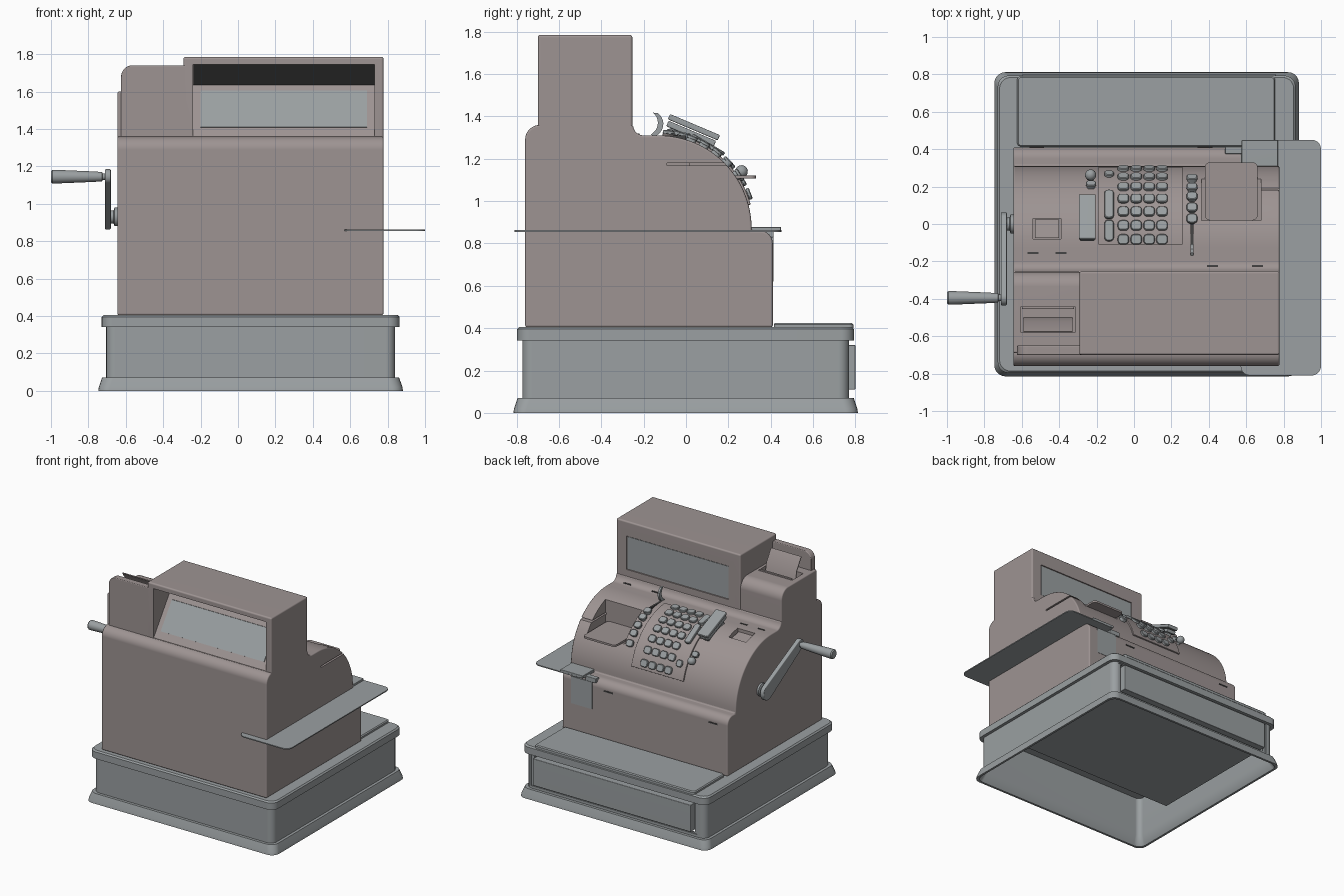
import bpy, bmesh, math
from mathutils import Matrix, Vector

if "Cube" in bpy.data.objects:
    bpy.data.objects.remove(bpy.data.objects["Cube"])

def material(name, c):
    m = bpy.data.materials.new(name)
    m.diffuse_color = (*c, 1)
    m.use_nodes = True
    m.node_tree.nodes["Principled BSDF"].inputs["Base Color"].default_value = m.diffuse_color
    return m

BODY = material("warm_grey", (0.34, 0.295, 0.29))
METAL = material("cool_grey", (0.325, 0.35, 0.36))
DARK = material("dark_slot", (0.06, 0.06, 0.06))
CY, CZ, R = -0.13, 0.87, 0.44            # keyboard barrel centre and radius

def activate(ob):
    bpy.ops.object.select_all(action='DESELECT')
    ob.select_set(True)
    bpy.context.view_layer.objects.active = ob

def finish(name, bm, mat, bevel=0, seg=3):
    bmesh.ops.recalc_face_normals(bm, faces=bm.faces)
    me = bpy.data.meshes.new(name)
    bm.to_mesh(me)
    bm.free()
    ob = bpy.data.objects.new(name, me)
    bpy.context.collection.objects.link(ob)
    me.materials.append(mat)
    activate(ob)
    if bevel:
        b = ob.modifiers.new("bevel", 'BEVEL')
        b.width, b.segments, b.limit_method = bevel, seg, 'ANGLE'
        bpy.ops.object.modifier_apply(modifier="bevel")
    return ob

def solid(name, outline, depth, mat, bevel=0):
    """Extrude a planar 3D outline by a vector."""
    bm = bmesh.new()
    f = bm.faces.new([bm.verts.new(p) for p in outline])
    g = bmesh.ops.extrude_face_region(bm, geom=[f])
    bmesh.ops.translate(bm, vec=depth, verts=[v for v in g['geom'] if isinstance(v, bmesh.types.BMVert)])
    return finish(name, bm, mat, bevel)

def prism(name, yz, x0, x1, mat, bevel=0):
    return solid(name, [(x0, y, z) for y, z in yz], (x1 - x0, 0, 0), mat, bevel)

def box(name, x, y, z, mat, bevel=0):
    return prism(name, [(y[0], z[0]), (y[1], z[0]), (y[1], z[1]), (y[0], z[1])], x[0], x[1], mat, bevel)

def skin(name, rings, mat):
    """Join rings of points with quads and cap both ends."""
    bm, prev = bmesh.new(), None
    for i, pts in enumerate(rings):
        ring = [bm.verts.new(p) for p in pts]
        if prev:
            for j in range(len(ring)):
                k = (j + 1) % len(ring)
                bm.faces.new((prev[j], prev[k], ring[k], ring[j]))
        if i in (0, len(rings) - 1):
            bm.faces.new(ring)
        prev = ring
    return finish(name, bm, mat)

def loft(name, rings, mat, n=5):
    """Skin rounded rectangles (z, x0, x1, y0, y1, corner radius)."""
    def rrect(z, x0, x1, y0, y1, r):
        corners = [(x1 - r, y1 - r), (x0 + r, y1 - r), (x0 + r, y0 + r), (x1 - r, y0 + r)]
        return [(cx + r * math.cos(math.pi / 2 * (q + k / n)), cy + r * math.sin(math.pi / 2 * (q + k / n)), z)
                for q, (cx, cy) in enumerate(corners) for k in range(n + 1)]
    return skin(name, [rrect(*r) for r in rings], mat)

def turned(name, prof, loc, rot, mat, n=24):
    """Revolve (radius, height) rings about local z."""
    ob = skin(name, [[(r * math.cos(math.tau * k / n), r * math.sin(math.tau * k / n), h) for k in range(n)] for r, h in prof], mat)
    ob.matrix_world = Matrix.Translation(loc) @ rot

def cut(ob, cutter):
    m = ob.modifiers.new("cut", 'BOOLEAN')
    m.operation, m.object, m.solver = 'DIFFERENCE', cutter, 'EXACT'
    activate(ob)
    bpy.ops.object.modifier_apply(modifier="cut")
    bpy.data.objects.remove(cutter)

def arc(cy, cz, r, a0, a1, n):
    return [(cy + r * math.cos(math.radians(a0 + (a1 - a0) * i / n)),
             cz + r * math.sin(math.radians(a0 + (a1 - a0) * i / n))) for i in range(n + 1)]

def on_barrel(ob, x, deg, lift=0.0):
    t = math.radians(deg)
    ob.matrix_world = Matrix.Translation((x, CY + (R + lift) * math.sin(t), CZ + (R + lift) * math.cos(t))) @ Matrix.Rotation(-t, 4, 'X')

def at_y(y):
    return math.degrees(math.asin((y - CY) / (R + 0.02)))

def key(name, x, deg, w, l, h=0.027, r=0.02):
    w, l = w / 2, l / 2
    on_barrel(loft(name, [(-.015, -w*.8, w*.8, -l*.9, l*.9, r*.8), (.012, -w*.8, w*.8, -l*.9, l*.9, r*.8), (.013, -w, w, -l, l, r),
              (h - .004, -w, w, -l, l, r), (h, -w + .004, w - .004, -l + .004, l - .004, r - .004)], METAL, 4), x, deg)

# hollow, thin-walled drawer base with flared foot and top rim
def ring(z, d, r=0.06):
    return (z, -0.705 - d, 0.84 + d, -0.773 - d, 0.77 + d, r)
base = loft("drawer_base", [ring(.385, -.015, .04), ring(.07, -.015, .04), ring(0, .025), ring(0, .042), ring(.02, .039), ring(.07, .022),
            ring(.07, 0, .05), ring(.342, 0, .05), ring(.342, .024), ring(.395, .024), ring(.405, .014)], METAL)
cut(base, box("cutter", (-.635, .795), (.763, .785), (.09, .335), METAL))
cut(base, box("cutter", (-.61, .77), (.70, .785), (.10, .33), METAL))
box("drawer", (-.60, .76), (-.34, .80), (.11, .32), METAL, .005)
loft("drawer_lid", [(.40, -.625, .755, .415, .79, .02), (.418, -.625, .755, .415, .79, .02), (.425, -.618, .748, .42, .783, .015)], METAL)

# main housing: side outline extruded across the width
outline = ([(-.76, .405), (.41, .405)] + arc(.35, .80, .06, 0, 90, 6) + [(.31, .86)] + arc(CY, CZ, R, 0, 90, 24)
           + arc(-.20, 1.36, .05, 270, 180, 5) + arc(-.69, 1.29, .07, 90, 180, 6))
body = prism("housing", outline, -.645, .778, BODY, .01)
cut(body, box("cutter", (.36, .68), (.02, .5), (1.105, 1.5), BODY))
cut(body, box("cutter", (-.54, -.39), (-.08, .03), (1.24, 1.5), BODY))
cut(body, box("cutter", (.67, .80), (-.09, .5), (1.168, 1.181), BODY))      # slip slit to the right side

# indicator tower with sloped front window and flat rear window
tower = box("indicator_tower", (-.292, .778), (-.70, -.253), (1.33, 1.785), BODY, .012)
cut(tower, prism("cutter", [(-.72, 1.36), (-.695, 1.36), (-.50, 1.635), (-.60, 1.745), (-.72, 1.745)], -.24, .73, BODY))
cut(tower, box("cutter", (-.19, .69), (-.262, -.2), (1.41, 1.67), BODY))
box("rear_glass", (-.185, .685), (-.28, -.258), (1.415, 1.665), METAL)
prism("front_glass", [(-.667, 1.41), (-.529, 1.605), (-.51, 1.60), (-.65, 1.40)], -.20, .69, METAL)
prism("front_window_shade", [(-.503, 1.635), (-.603, 1.744), (-.59, 1.744), (-.49, 1.635)], -.239, .729, DARK)

# receipt printer hump, back plate, paper and tear bar
hump = prism("receipt_housing", [(-.69, 1.33), (-.255, 1.33)] + arc(-.335, 1.52, .08, 0, 90, 8) + [(-.69, 1.60)], -.645, -.285, BODY, .01)
cut(hump, box("cutter", (-.605, -.315), (-.58, -.44), (1.54, 1.7), BODY))
plate = [(-.27, 1.34), (-.625, 1.34)] + arc(-.565, 1.68, .06, 180, 90, 8) + [(-.27, 1.74)]
solid("receipt_back_plate", [(x, -.70, z) for x, z in plate], (0, .05, 0), BODY, .006)
prism("receipt_paper", [(-.50, 1.54), (-.52, 1.64), (-.575, 1.73), (-.58, 1.726), (-.526, 1.638), (-.506, 1.54)], -.59, -.33, BODY)
box("tear_bar", (-.60, -.32), (-.455, -.44), (1.55, 1.61), BODY, .004)

# slip table in the recess and side shelf
loft("slip_table", [(1.107, .38, .66, .02, .33, .025), (1.122, .38, .66, .02, .33, .025)], BODY)
loft("side_shelf", [(.855, .57, 1.0, -.81, .45, .05), (.863, .57, 1.0, -.81, .45, .05)], METAL)
box("shelf_lip", (.575, .77), (.30, .449), (.858, .878), METAL, .004)
box("shelf_clamp", (.487, .58), (.375, .414), (.83, .866), METAL, .004)
box("shelf_bracket", (.52, .70), (.40, .4125), (.62, .83), METAL)

# keyboard panel wrapped on the barrel
lo, hi = 90 - at_y(.315), 90 - at_y(-.11)
prism("key_panel", arc(CY, CZ, R + .01, lo, hi, 24) + arc(CY, CZ, R - .03, hi, lo, 24), -.19, .26, BODY, .003)
for i, deg in enumerate((6, 15.5, 25.5, 35.5, 46, 57, 69)):
    for j, x in enumerate((-.057, .012, .081, .15)):
        key(f"amount_key_{i}_{j}", x, deg, .06, .055)
for i, y in enumerate((.25, .20, .15, .09, .03)):
    key(f"clerk_key_{i}", .31, at_y(y), .058, .052)
key("clear_key", -.133, at_y(.27), .05, .052)
key("total_bar_long", -.133, at_y(.105), .05, .175, .03)
key("total_bar_short", -.133, at_y(-.035), .05, .115, .03)
key("lock_collar", -.23, at_y(.215), .055, .045)

# ball lock knob, motor bar, lever with slot
turned("lock_knob", [(.012, -.06), (.012, -.03)] + [(.03 * math.sin(a), -.03 * math.cos(a)) for a in (.5, .9, 1.3, 1.7, 2.1, 2.5, 2.9)],
       (-.232, .262, 1.14), Matrix.Rotation(-.8, 4, 'X'), METAL)
for nm, z0, z1, d in (("motor_bar_top", .005, .032, 0), ("motor_bar_lower", -.028, .0, .006), ("motor_bar_stem", -.09, -.025, .025)):
    ob = box(nm, (-.045 + d, .045 - d), (-.128 + d, .128 - d), (z0, z1), METAL, .006)
    ob.matrix_world = Matrix.Translation((-.25, .03, 1.332)) @ Matrix.Rotation(-.4, 4, 'X')
box("lever_slot", (.303, .319), (-.17, 0.0), (1.27, 1.311), DARK)
prism("lever", arc(-.17, 1.365, .063, -75, 55, 10) + arc(-.195, 1.37, .062, 50, -62, 10), .303, .319, METAL)

# small slots on the top and lower front, print window cover
for i, (x, y, z) in enumerate(((-.54, -.155, 1.313), (-.39, -.155, 1.313), (.42, -.225, 1.319), (.66, -.225, 1.319))):
    box(f"top_slot_{i}", (x - .03, x + .03), (y - .006, y + .006), (1.29, z), DARK)
for i, x in enumerate((.38, -.52)):
    box(f"front_slot_{i}", (x - .04, x + .04), (.40, .414), (.784, .794), DARK)
prism("print_cover", [(-.075, 1.24), (.025, 1.24), (.025, 1.262), (-.075, 1.285)], -.53, -.40, BODY)

# crank: hub, tapered arm, turned grip
X90 = Matrix.Rotation(-math.pi / 2, 4, 'Y')      # local z points to -x
turned("crank_hub", [(.05, -.01), (.05, .02), (.035, .025), (.035, .05)], (-.64, 0, .93), X90, METAL)
p, q = Vector((0, .925)), Vector((-.395, 1.145))
a = math.degrees(math.atan2(q.y - p.y, q.x - p.x))
prism("crank_arm", arc(p.x, p.y, .062, a + 100, a + 260, 14) + arc(q.x, q.y, .04, a - 90, a + 90, 12), -.712, -.68, METAL, .006)
turned("crank_grip", [(.018, -.02), (.018, .012), (.025, .015), (.028, .06), (.036, .25), (.036, .28), (.03, .288)],
       (-.712, q.x, q.y), X90, METAL)

# smooth rounded edges while keeping large faces flat
for ob in list(bpy.data.objects):
    activate(ob)
    bpy.ops.object.shade_smooth_by_angle(angle=math.radians(35))
    w = ob.modifiers.new("flat_faces", 'WEIGHTED_NORMAL')
    w.keep_sharp = True
